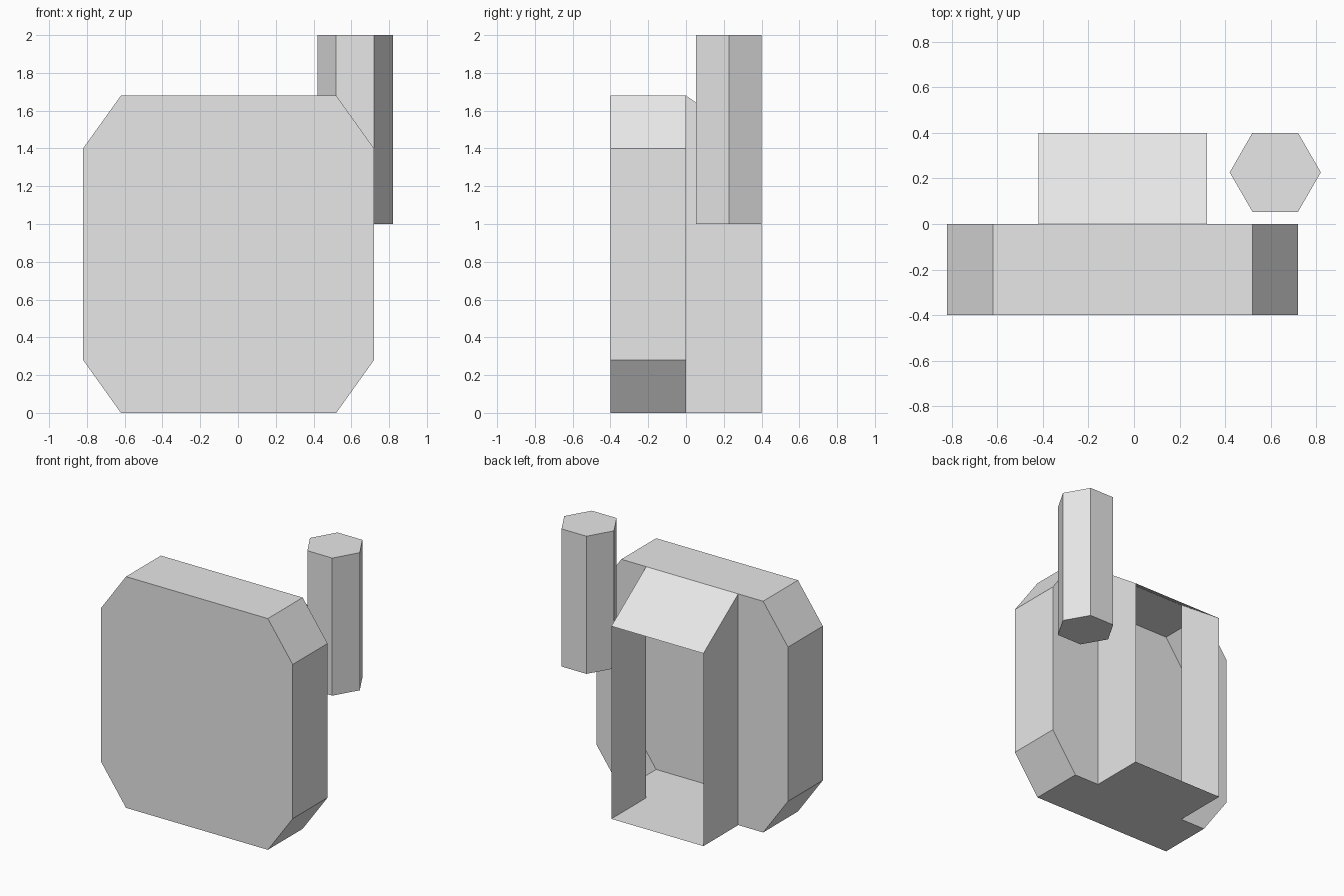
import bpy
import bmesh
from math import cos, sin, pi
from mathutils import Vector

cube = bpy.data.objects.get("Cube")
if cube:
    bpy.data.objects.remove(cube, do_unlink=True)

grey = bpy.data.materials.new("plain grey")
grey.use_nodes = True
colour = (0.8, 0.8, 0.8, 1)
grey.diffuse_color = colour
grey.node_tree.nodes["Principled BSDF"].inputs["Base Color"].default_value = colour


def prism(profile, start, sweep):
    """Closed solid made by sweeping a flat profile along a vector."""
    bm = bmesh.new()
    base = bm.faces.new([bm.verts.new(Vector(p) + Vector(start)) for p in profile])
    cap = bmesh.ops.extrude_face_region(bm, geom=[base], use_keep_orig=True)
    moved = [g for g in cap["geom"] if isinstance(g, bmesh.types.BMVert)]
    bmesh.ops.translate(bm, verts=moved, vec=sweep)
    bmesh.ops.recalc_face_normals(bm, faces=bm.faces)
    return bm


def remove_faces(bm, rule):
    doomed = [f for f in bm.faces if rule(f)]
    bmesh.ops.delete(bm, geom=doomed, context="FACES")


def finish(bm, name):
    mesh = bpy.data.meshes.new(name)
    bm.to_mesh(mesh)
    bm.free()
    mesh.materials.append(grey)
    obj = bpy.data.objects.new(name, mesh)
    bpy.context.collection.objects.link(obj)


left, right = 0.32, -0.42   # sides of the rear opening
depth, height, shoulder = 0.4, 1.68, 1.4

# Front plate: hollow chamfered slab, open at the back between the cowl walls
half_w, half_h, cut_x, cut_z = 0.77, height / 2, 0.2, 0.28
quarter = [(half_w - cut_x, half_h), (half_w, half_h - cut_z)]
outline = []
for sx, sz in ((1, 1), (1, -1), (-1, -1), (-1, 1)):
    corner = quarter if sx * sz > 0 else quarter[::-1]
    outline += [(sx * x, 0, sz * z) for x, z in corner]
plate = prism(outline, (-0.05, -depth, half_h), (0, depth, 0))
for x in (left, right):
    back = [f for f in plate.faces if f.normal.y > 0.9]
    edges = {e for f in back for e in f.edges}
    verts = {v for f in back for v in f.verts}
    bmesh.ops.bisect_plane(plate, geom=back + list(edges) + list(verts),
                           plane_co=(x, 0, 0), plane_no=(1, 0, 0))
remove_faces(plate, lambda f: f.normal.y > 0.9
             and right < f.calc_center_median().x < left)
finish(plate, "front_plate")

# Rear cowl: floor, two walls and a sloping roof, open front and back
side = [(0, 0, 0), (0, depth, 0), (0, depth, shoulder), (0, 0, height)]
cowl = prism(side, (right, 0, 0), (left - right, 0, 0))
remove_faces(cowl, lambda f: abs(f.normal.y) > 0.9)
finish(cowl, "rear_cowl")

# Upright hexagonal post beside the cowl
radius = 0.2
hexagon = [(radius * cos(i * pi / 3), radius * sin(i * pi / 3), 0) for i in range(6)]
post = prism(hexagon, (0.62, depth - radius * sin(pi / 3), 1), (0, 0, 1))
finish(post, "side_post")
